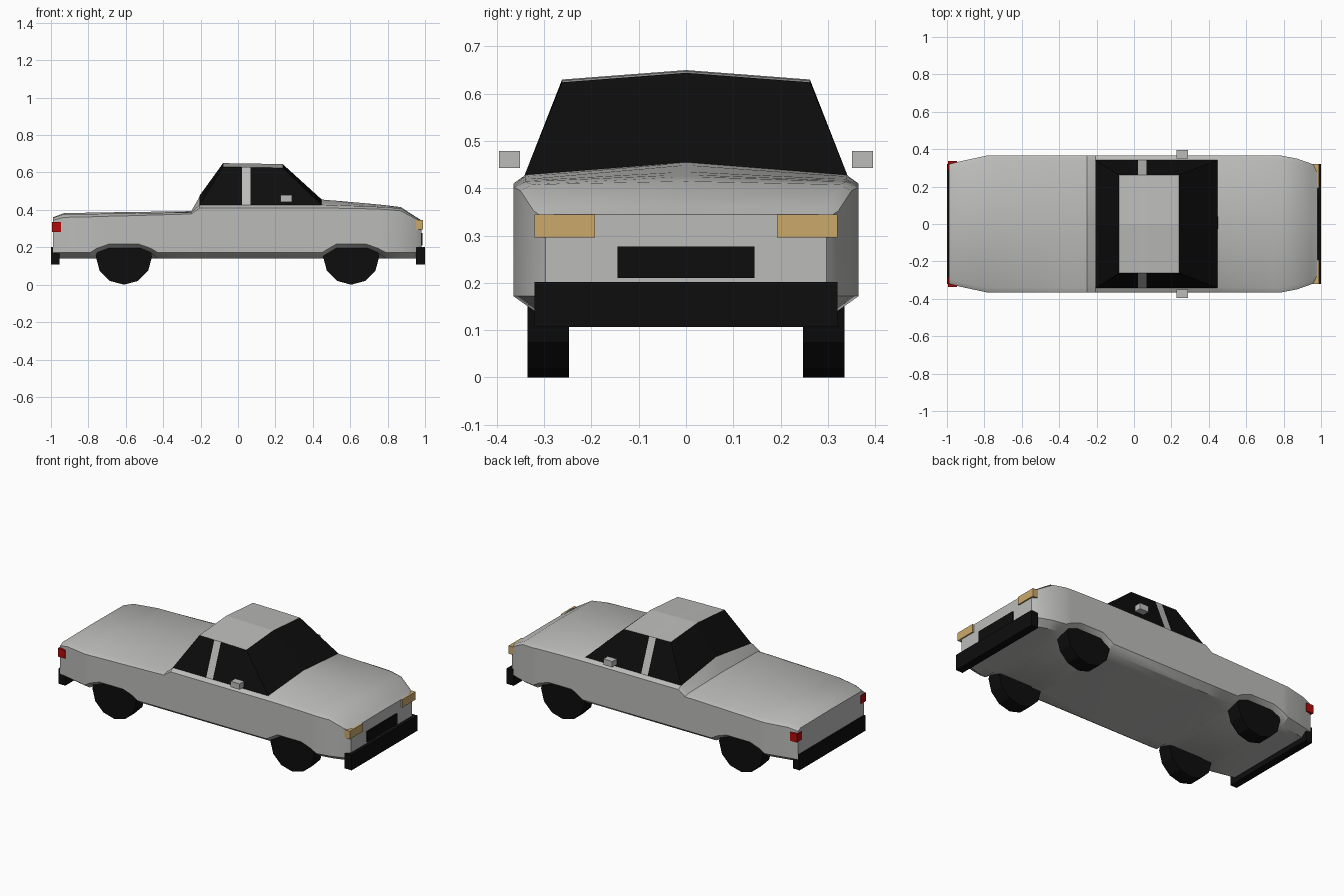
import bpy, math

if "Cube" in bpy.data.objects:
    bpy.data.objects.remove(bpy.data.objects["Cube"])


def material(name, rgb):
    m = bpy.data.materials.new(name)
    m.diffuse_color = (*rgb, 1)
    m.use_nodes = True
    m.node_tree.nodes["Principled BSDF"].inputs["Base Color"].default_value = m.diffuse_color
    return m


GREY = material("light grey paint", (0.50, 0.50, 0.49))
BLACK = material("black", (0.004, 0.004, 0.004))
TAN = material("amber lamp", (0.60, 0.40, 0.15))
RED = material("red lamp", (0.45, 0.003, 0.003))


def make_object(name, verts, faces, mats):
    me = bpy.data.meshes.new(name)
    me.from_pydata(verts, [], faces)
    for m in mats:
        me.materials.append(m)
    ob = bpy.data.objects.new(name, me)
    bpy.context.collection.objects.link(ob)
    return ob


def box(name, lo, hi, mat):
    v = [(x, y, z) for x in (lo[0], hi[0]) for y in (lo[1], hi[1]) for z in (lo[2], hi[2])]
    f = [(0, 1, 3, 2), (4, 6, 7, 5), (0, 4, 5, 1), (2, 3, 7, 6), (0, 2, 6, 4), (1, 5, 7, 3)]
    return make_object(name, v, f, [mat])


def mirrored_box(name, lo, hi, mat):
    box(name + "_left", lo, hi, mat)
    box(name + "_right", (lo[0], -hi[1], lo[2]), (hi[0], -lo[1], hi[2]), mat)


# Body: stations along x of (x, half width, arch rise, shoulder z, top edge z, centre z)
stations = [
    (-0.99, 0.32, 0, 0.345, 0.358, 0.36),
    (-0.93, 0.335, 0, 0.36, 0.378, 0.383),
    (-0.79, 0.365, 0, 0.363, 0.378, 0.385),
    (-0.755, 0.365, 0.022, 0.364, 0.379, 0.386),
    (-0.69, 0.365, 0.045, 0.366, 0.38, 0.387),
    (-0.53, 0.365, 0.045, 0.37, 0.382, 0.389),
    (-0.465, 0.365, 0.022, 0.372, 0.383, 0.39),
    (-0.43, 0.365, 0, 0.373, 0.384, 0.391),
    (-0.25, 0.365, 0, 0.378, 0.387, 0.393),
    (-0.205, 0.365, 0, 0.41, 0.428, 0.472),
    (0.45, 0.365, 0, 0.41, 0.428, 0.455),
    (0.46, 0.365, 0.022 * 0.3, 0.41, 0.427, 0.454),
    (0.525, 0.365, 0.045, 0.409, 0.425, 0.449),
    (0.685, 0.365, 0.045, 0.406, 0.419, 0.435),
    (0.75, 0.365, 0.022, 0.404, 0.416, 0.429),
    (0.79, 0.365, 0, 0.402, 0.414, 0.425),
    (0.87, 0.35, 0, 0.395, 0.408, 0.415),
    (0.95, 0.322, 0, 0.352, 0.361, 0.363),
    (0.98, 0.297, 0, 0.335, 0.344, 0.345),
]
verts, faces = [], []
for x, w, rise, zs, zt, zc in stations:
    half = [(0.235, 0.14), (w - 0.045 + rise * 0.6, 0.14 + rise * 1.4),
            (w, 0.172 + rise), (w, zs), (w - 0.025, zt)]
    ring = half + [(0, zc)] + [(-y, z) for y, z in reversed(half)]
    verts += [(x, y, z) for y, z in ring]
n = 11
for s in range(len(stations) - 1):
    for i in range(n):
        j = (i + 1) % n
        faces.append((s * n + i, s * n + j, (s + 1) * n + j, (s + 1) * n + i))
faces.append(tuple(reversed(range(n))))
faces.append(tuple(range((len(stations) - 1) * n, len(stations) * n)))
body = make_object("body", verts, faces, [GREY])
bpy.context.view_layer.objects.active = body
body.select_set(True)
bpy.ops.object.mode_set(mode='EDIT')
bpy.ops.mesh.select_all(action='SELECT')
bpy.ops.mesh.normals_make_consistent(inside=False)
bpy.ops.object.mode_set(mode='OBJECT')
bpy.ops.object.shade_smooth_by_angle(angle=math.radians(30))

# Cabin: dark glass with painted roof and door pillars
cab = [(-0.207, -0.08, 0.63), (0.022, 0.022, 0.628),
       (0.067, 0.067, 0.628), (0.448, 0.24, 0.624)]
verts, faces, mats = [], [], []
for bx, tx, zt in cab:
    verts += [(bx, -0.342, 0.426), (tx, -0.262, zt), (tx, 0, zt + 0.02),
              (tx, 0.262, zt), (bx, 0.342, 0.426)]
for s in range(3):
    for i in range(4):
        a, b = s * 5 + i, s * 5 + 5 + i
        faces.append((a, b, b + 1, a + 1))
        mats.append(0 if i in (1, 2) or s == 1 else 1)
verts += [(-0.207, 0, 0.474), (0.448, 0, 0.455)]
faces += [(0, 1, 2, 20), (20, 2, 3, 4), (15, 21, 17, 16), (21, 19, 18, 17)]
mats += [1] * 4
cabin = make_object("cabin", verts, faces, [GREY, BLACK])
for p, m in zip(cabin.data.polygons, mats):
    p.material_index = m

# Wheels
for end, x in (("rear", -0.61), ("front", 0.605)):
    for side, y in (("left", 0.291), ("right", -0.291)):
        bpy.ops.mesh.primitive_cylinder_add(vertices=12, radius=0.15, depth=0.088,
                                            location=(x, y, 0.15),
                                            rotation=(math.pi / 2, 0, 0))
        wheel = bpy.context.object
        wheel.name = f"{end}_{side}_wheel"
        wheel.data.materials.append(BLACK)

# Bumpers and grille
box("front_bumper", (0.952, -0.32, 0.107), (1.0, 0.32, 0.202), BLACK)
box("rear_bumper", (-1.0, -0.32, 0.107), (-0.955, 0.32, 0.202), BLACK)
box("grille", (0.979, -0.145, 0.21), (0.987, 0.145, 0.277), BLACK)

# Lamps and door mirrors
mirrored_box("headlamp", (0.937, 0.192, 0.296), (0.988, 0.32, 0.345), TAN)
mirrored_box("tail_lamp", (-0.994, 0.287, 0.283), (-0.946, 0.337, 0.334), RED)
mirrored_box("door_mirror", (0.227, 0.351, 0.443), (0.288, 0.395, 0.479), GREY)
